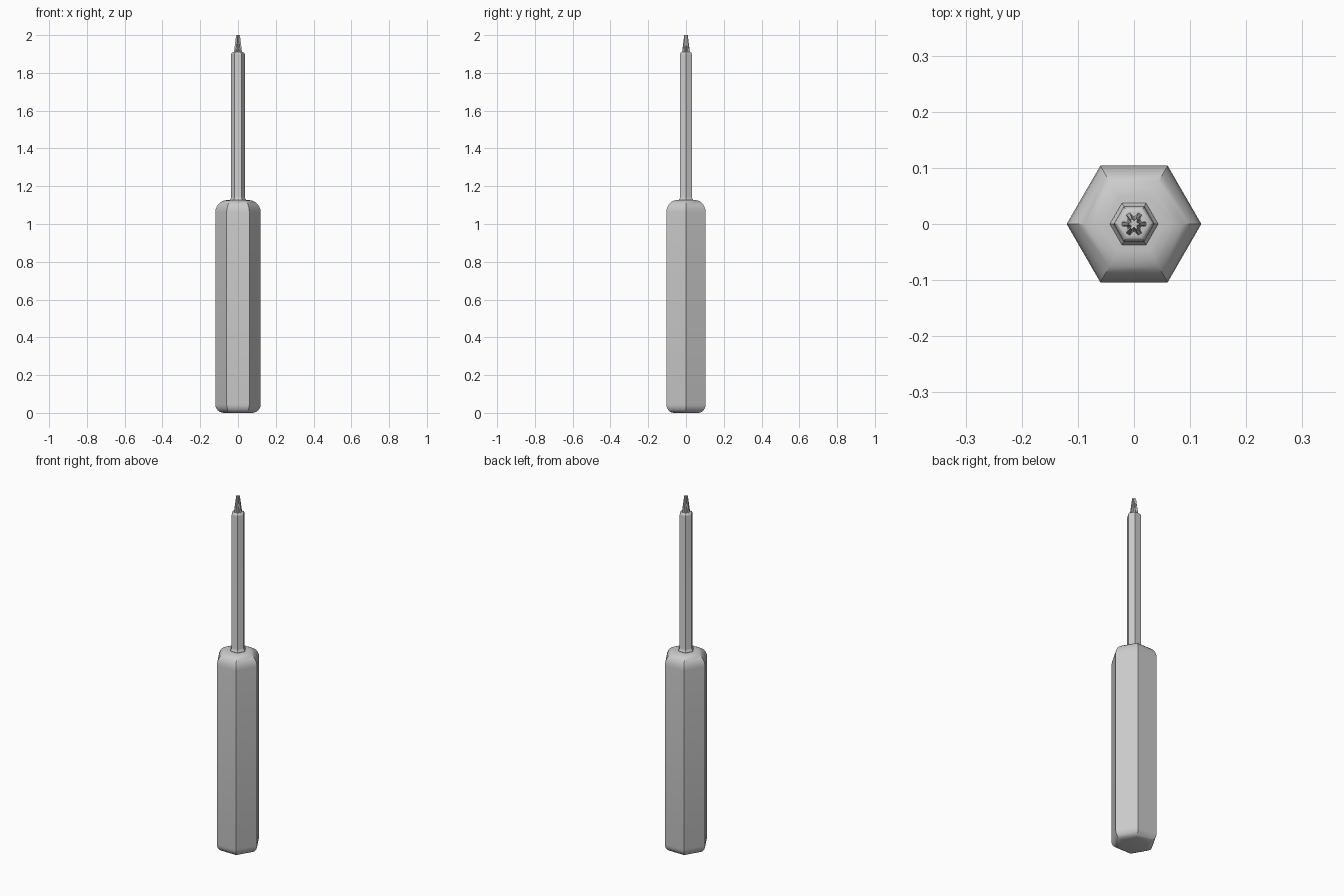
import bpy, bmesh
from math import sin, cos, pi, radians

if "Cube" in bpy.data.objects:
    bpy.data.objects.remove(bpy.data.objects["Cube"])


def loft(name, rings, smooth=True):
    """Skin a stack of equal-length rings and cap both ends."""
    bm = bmesh.new()
    loops = [[bm.verts.new(p) for p in ring] for ring in rings]
    n = len(loops[0])
    for a, b in zip(loops, loops[1:]):
        for i in range(n):
            j = (i + 1) % n
            bm.faces.new((a[i], a[j], b[j], b[i]))
    bm.faces.new(loops[0][::-1])
    bm.faces.new(loops[-1])
    me = bpy.data.meshes.new(name)
    bm.to_mesh(me)
    bm.free()
    ob = bpy.data.objects.new(name, me)
    bpy.context.collection.objects.link(ob)
    if smooth:
        bpy.context.view_layer.objects.active = ob
        ob.select_set(True)
        bpy.ops.object.shade_smooth_by_angle(angle=radians(30))
        ob.select_set(False)
    return ob


def hexagon(r, z):
    return [(r * cos(i * pi / 3), r * sin(i * pi / 3), z) for i in range(6)]


def arc(cr, cz, rad, a0, a1, steps=6):
    """Quarter-round profile points (radius, height)."""
    return [(cr + rad * cos(radians(a0 + (a1 - a0) * k / steps)),
             cz + rad * sin(radians(a0 + (a1 - a0) * k / steps)))
            for k in range(steps + 1)]


def star(r, z):
    """Six-lobed driver section with blunt lobes."""
    pts = []
    for i in range(6):
        for off, f in ((-10, 1), (10, 1), (22, .62), (38, .62)):
            a = radians(i * 60 + off)
            pts.append((r * f * cos(a), r * f * sin(a), z))
    return pts


# Hexagonal handle with rounded ends
profile = arc(.075, .045, .045, -90, 0) + arc(.055, 1.062, .065, 0, 90)
loft("handle", [hexagon(r, z) for r, z in profile])

# Shaft with flared base and rounded shoulder
profile = [(.043, 1.12), (.043, 1.13), (.038, 1.136), (.036, 1.145)]
profile += arc(.024, 1.898, .012, 0, 90, 4)
loft("shaft", [hexagon(r, z) for r, z in profile])

# Tapered star tip
loft("driver_tip", [star(.022, 1.9), star(.021, 1.915), star(.010, 2.0)])
